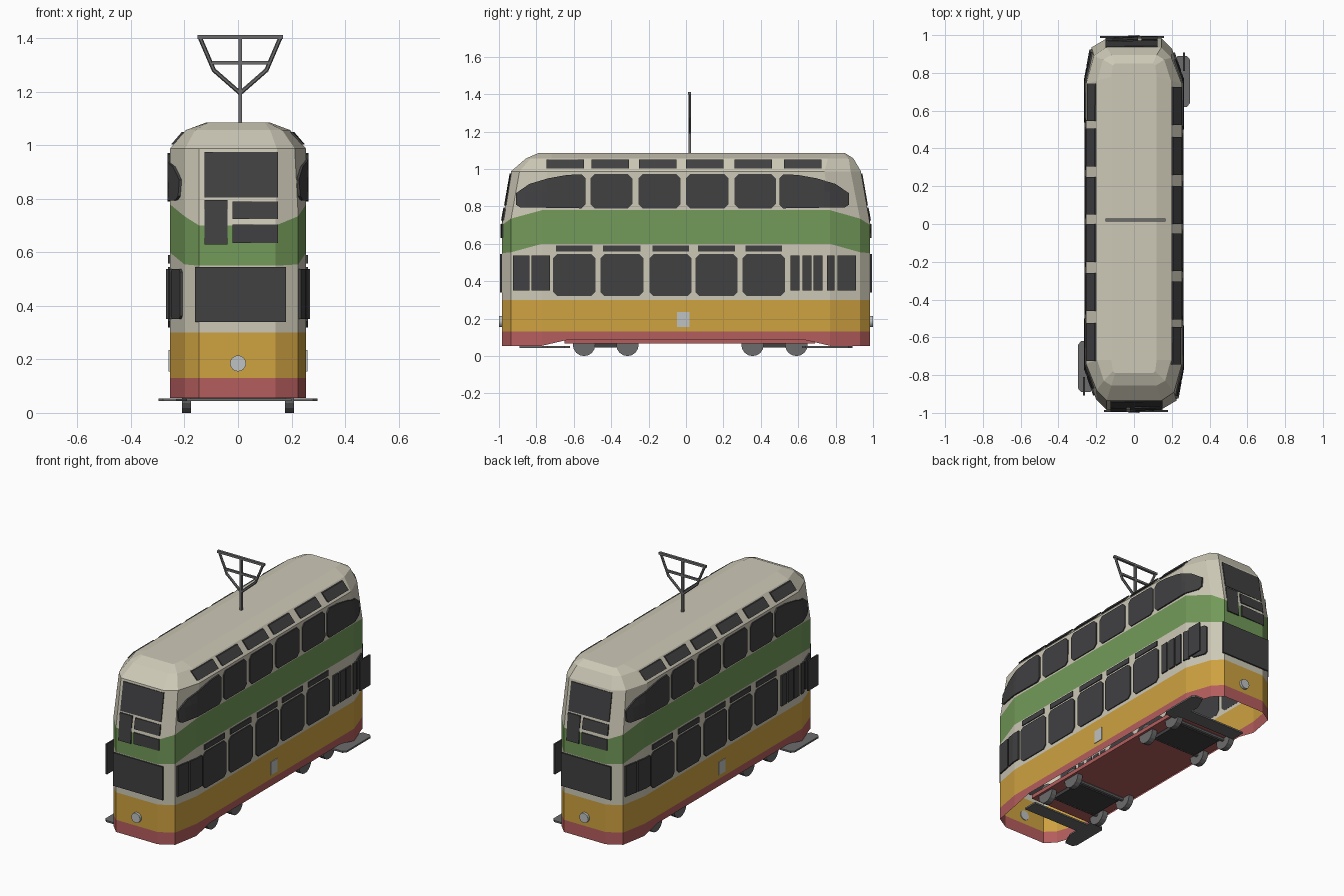
import bpy, bmesh, math
from mathutils import Vector, Matrix
from mathutils.bvhtree import BVHTree

if "Cube" in bpy.data.objects:
    bpy.data.objects.remove(bpy.data.objects["Cube"])


def material(name, rgb):
    m = bpy.data.materials.new(name)
    m.diffuse_color = (*rgb, 1)
    m.use_nodes = True
    m.node_tree.nodes["Principled BSDF"].inputs["Base Color"].default_value = m.diffuse_color
    return m


CREAM = material("cream", (0.61, 0.58, 0.47))
GREEN = material("green", (0.17, 0.32, 0.10))
ORANGE = material("orange", (0.62, 0.36, 0.053))
RED = material("red", (0.46, 0.11, 0.11))
DARK = material("dark_glass", (0.052, 0.052, 0.055))
GREY = material("grey_metal", (0.15, 0.15, 0.155))
PALE = material("pale_grey", (0.52, 0.54, 0.54))


def finish(name, bm, *mats):
    bmesh.ops.recalc_face_normals(bm, faces=bm.faces)
    me = bpy.data.meshes.new(name)
    bm.to_mesh(me)
    bm.free()
    ob = bpy.data.objects.new(name, me)
    for m in mats:
        me.materials.append(m)
    bpy.context.collection.objects.link(ob)
    return ob


def add_box(bm, x0, x1, y0, y1, z0, z1):
    mat = Matrix.Translation(((x0 + x1) / 2, (y0 + y1) / 2, (z0 + z1) / 2))
    bmesh.ops.create_cube(bm, size=1, matrix=mat @ Matrix.Diagonal((x1 - x0, y1 - y0, z1 - z0, 1)))


def add_rod(bm, a, b, r, sides=6):
    a, b = Vector(a), Vector(b)
    d = b - a
    mat = Matrix.Translation((a + b) / 2) @ d.to_track_quat('Z', 'Y').to_matrix().to_4x4()
    bmesh.ops.create_cone(bm, cap_ends=True, segments=sides, radius1=r, radius2=r, depth=d.length, matrix=mat)


def both_ends(bm):
    """Add a copy turned half a revolution: the two ends of the car match."""
    g = bmesh.ops.duplicate(bm, geom=bm.verts[:] + bm.edges[:] + bm.faces[:])["geom"]
    bmesh.ops.rotate(bm, verts=[v for v in g if isinstance(v, bmesh.types.BMVert)],
                     matrix=Matrix.Rotation(math.pi, 3, 'Z'))


# Body shell: half outlines, completed by half-turn symmetry, lofted upward
wall = [(.14, -.985), (.225, -.935), (.255, -.77), (.255, -.64),
        (.255, .64), (.255, .77), (.2, .93), (.145, .985)]
gutter = [(.145, -.935), (.212, -.89), (.254, -.74), (.254, -.64),
          (.254, .64), (.254, .74), (.198, .88), (.145, .935)]
eave = [(.12, -.875), (.165, -.85), (.195, -.74), (.195, -.64),
        (.195, .64), (.195, .74), (.16, .85), (.12, .875)]
crown = [(.1, -.82), (.112, -.81), (.12, -.75), (.12, -.64),
         (.12, .64), (.12, .75), (.112, .81), (.1, .82)]
# outline, heights for (end, corner, side, middle side), y shift, colour of the band above
levels = [(wall, (.055, .055, .055, .085), 0, 0), (wall, (.13,) * 4, 0, 1), (wall, (.30,) * 4, 0, 2),
          (wall, (.55, .555, .6, .6), 0, 3), (wall, (.70, .735, .78, .78), 0, 2),
          (gutter, (.988,) * 4, 0, 2), (eave, (1.057,) * 4, .02, 2), (crown, (1.085,) * 4, .03, 2)]
kind = (0, 1, 2, 3, 3, 2, 1, 0)
bm = bmesh.new()
rings = []
for outline, zs, shift, _ in levels:
    ring = [bm.verts.new((s * x, s * y + shift, zs[k])) for s in (1, -1) for (x, y), k in zip(outline, kind)]
    rings.append(ring)
n = len(rings[0])
for lo, hi, level in zip(rings, rings[1:], levels):
    for i in range(n):
        j = (i + 1) % n
        bm.faces.new((lo[i], lo[j], hi[j], hi[i])).material_index = level[3]
bm.faces.new(rings[-1])
bm.faces[-1:]
bm.faces.ensure_lookup_table()
bm.faces[-1].material_index = 2
bmesh.ops.recalc_face_normals(bm, faces=bm.faces)
shell = BVHTree.FromBMesh(bm)
finish("body_shell", bm, RED, ORANGE, CREAM, GREEN)


def add_panel(bm, pts, side, lift=.006):
    """Thin plate draped on the body; pts are (y, z) on the right side or (x, z) on the front."""
    p = bmesh.new()
    p.faces.new([p.verts.new((0, u, z) if side else (u, 0, z)) for u, z in pts])
    if side:
        cuts = [(y, 1) for y in (-.9, -.86, -.82, -.77, -.74, .74, .77, .82, .86, .9)] + [(.88, 2)]
        for c, ax in cuts:
            no = Vector((0, ax == 1, ax == 2))
            bmesh.ops.bisect_plane(p, geom=p.verts[:] + p.edges[:] + p.faces[:], plane_co=no * c, plane_no=no)
    out = Vector((1, 0, 0)) if side else Vector((0, -1, 0))
    for v in p.verts:
        hit = shell.ray_cast(v.co + out * 2, -out)[0]
        if hit:
            v.co = hit + out * lift
    ext = bmesh.ops.extrude_face_region(p, geom=p.faces[:])["geom"]
    bmesh.ops.translate(p, vec=-out * (lift + .001), verts=[v for v in ext if isinstance(v, bmesh.types.BMVert)])
    bmesh.ops.recalc_face_normals(p, faces=p.faces)
    tmp = bpy.data.meshes.new("panel")
    p.to_mesh(tmp)
    p.free()
    bm.from_mesh(tmp)
    bpy.data.meshes.remove(tmp)


def pane(a, b, z0, z1, c=0.0):
    if not c:
        return [(a, z0), (b, z0), (b, z1), (a, z1)]
    return [(a + c, z0), (b - c, z0), (b, z0 + c), (b, z1 - c), (b - c, z1), (a + c, z1), (a, z1 - c), (a, z0 + c)]


def panels(name, shapes, side=True, mat=DARK, lift=.006):
    bm = bmesh.new()
    for s in shapes:
        add_panel(bm, s, side, lift)
    both_ends(bm)
    return finish(name, bm, mat)


# Side windows
lower = [(-.71, -.485), (-.458, -.228), (-.195, .03), (.05, .276), (.303, .528)]
panels("lower_windows", [pane(a, b, .32, .545, .022) for a, b in lower])
panels("fanlights", [pane(a + .015, b - .015, .558, .59) for a, b in lower])
panels("platform_windows", [pane(a, b, .35, .538) for a, b in
                            [(-.925, -.838), (-.827, -.726), (.56, .608), (.624, .672), (.683, .731), (.753, .795)]]
       + [pane(.81, .908, .35, .538, .012)], lift=.009)
panels("upper_windows", [pane(a, b, .79, .972, .022) for a, b in
                         [(-.51, -.287), (-.255, -.03), (0, .228), (.26, .48)]])
curved = [(.52, .79), (.85, .795), (.872, .81), (.872, .87), (.8, .92), (.7, .95), (.6, .968), (.52, .972),
          (.5, .95), (.5, .81)]
panels("curved_end_windows", [curved, [(-y - .038, z) for y, z in reversed(curved)]], lift=.009)
panels("roof_lights", [pane(a, a + .2, 1.003, 1.05) for a in (-.745, -.505, -.25, 0, .26, .525)], lift=.009)
panels("side_plaques", [pane(-.047, .018, .155, .235)], mat=PALE, lift=.004)

# End windows and indicator boxes
panels("end_upper_windows", [pane(-.125, .15, .805, .975)], side=False)
panels("end_indicator_panels", [pane(-.125, -.04, .63, .795), pane(-.02, .15, .725, .79),
                                pane(-.02, .15, .635, .705)], side=False, lift=.008)
bm = bmesh.new()
add_box(bm, -.16, .18, -.994, -.984, .34, .545)
both_ends(bm)
finish("end_lower_windows", bm, DARK)

# Open door leaves standing proud of the tapered platforms
bm = bmesh.new()
add_box(bm, .26, .269, .81, .908, .35, .538)
both_ends(bm)
finish("door_leaves", bm, DARK)

# Headlamps
bm = bmesh.new()
add_rod(bm, (0, -.98, .185), (0, -1, .185), .03, 16)
both_ends(bm)
finish("headlamps", bm, PALE)

# Floor
bm = bmesh.new()
add_box(bm, -.225, .225, -.65, .69, .066, .09)
finish("floor", bm, RED)

# Platform steps: cross plate plus a chamfered tab on the door side
bm = bmesh.new()
add_box(bm, -.2, .22, .65, .74, .044, .054)
tab = [(.19, .62), (.28, .62), (.297, .64), (.297, .87), (.28, .89), (.23, .89), (.19, .8)]
f = bm.faces.new([bm.verts.new((x, y, .044)) for x, y in tab])
ext = bmesh.ops.extrude_face_region(bm, geom=[f])["geom"]
bmesh.ops.translate(bm, vec=(0, 0, .01), verts=[v for v in ext if isinstance(v, bmesh.types.BMVert)])
both_ends(bm)
finish("platform_steps", bm, GREY)

# Wheels, axles and truck frames
wheels, trucks = bmesh.new(), bmesh.new()
for pair in ((-.545, -.313), (.356, .59)):
    for y in pair:
        for s in (-1, 1):
            add_rod(wheels, (s * .175, y, .06), (s * .21, y, .06), .06, 16)
        add_rod(wheels, (-.18, y, .06), (.18, y, .06), .012, 8)
    add_box(trucks, -.15, .15, pair[0] + .01, pair[1] - .01, .045, .07)
finish("wheels", wheels, GREY)
finish("truck_frames", trucks, DARK)

# Current collector on the roof
bm = bmesh.new()
cx, cy = .008, .02
add_box(bm, cx - .007, cx + .007, cy - .007, cy + .007, 1.08, 1.4)
add_box(bm, cx - .16, cx + .16, cy - .008, cy + .008, 1.398, 1.412)
add_box(bm, cx - .112, cx + .112, cy - .006, cy + .006, 1.303, 1.316)
for s in (-1, 1):
    add_rod(bm, (cx, cy, 1.195), (cx + s * .097, cy, 1.28), .008)
    add_rod(bm, (cx + s * .097, cy, 1.278), (cx + s * .15, cy, 1.402), .008)
finish("current_collector", bm, GREY)
